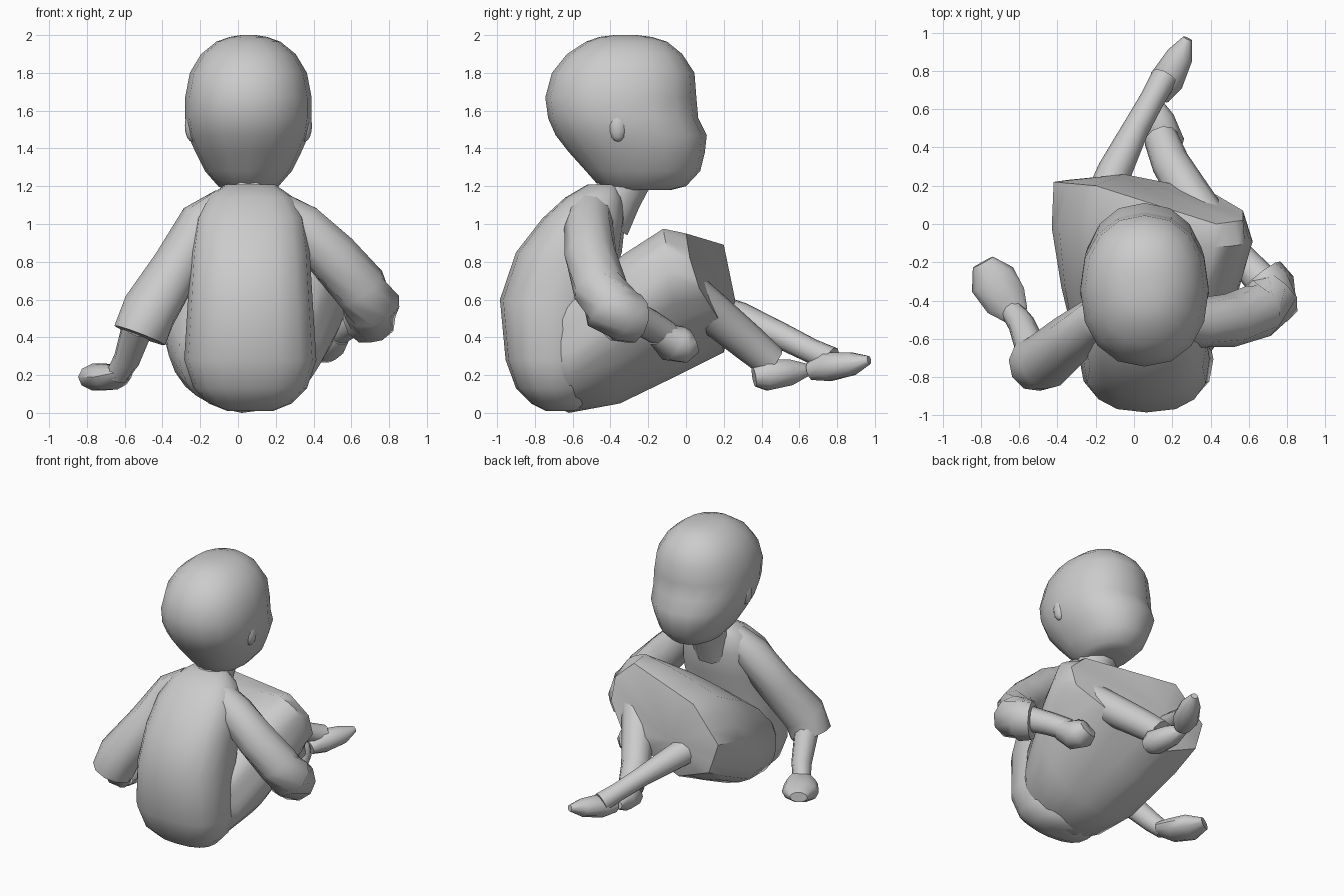
import bpy, bmesh, math
from mathutils import Vector, Matrix

if "Cube" in bpy.data.objects:
    bpy.data.objects.remove(bpy.data.objects["Cube"])

grey = bpy.data.materials.new("plain grey")
grey.use_nodes = True
grey.diffuse_color = (0.6, 0.6, 0.6, 1)
grey.node_tree.nodes["Principled BSDF"].inputs["Base Color"].default_value = (0.6, 0.6, 0.6, 1)


def finish(name, bm, angle=50):
    bmesh.ops.recalc_face_normals(bm, faces=bm.faces)
    mesh = bpy.data.meshes.new(name)
    bm.to_mesh(mesh)
    bm.free()
    mesh.materials.append(grey)
    ob = bpy.data.objects.new(name, mesh)
    bpy.context.collection.objects.link(ob)
    bpy.ops.object.select_all(action='DESELECT')
    ob.select_set(True)
    bpy.context.view_layer.objects.active = ob
    bpy.ops.object.shade_smooth_by_angle(angle=math.radians(angle))


def loft(name, rings, peak=None, angle=50):
    """Skin a list of equal rings, closed at both ends."""
    bm = bmesh.new()
    vs = [[bm.verts.new(p) for p in ring] for ring in rings]
    n = len(vs[0])
    for a, b in zip(vs, vs[1:]):
        for i in range(n):
            j = (i + 1) % n
            bm.faces.new((a[i], a[j], b[j], b[i]))
    bm.faces.new(vs[0])
    if peak:
        top = bm.verts.new(peak)
        for i in range(n):
            bm.faces.new((vs[-1][i], vs[-1][(i + 1) % n], top))
    else:
        bm.faces.new(vs[-1])
    finish(name, bm, angle)


def oval(n, power):
    """Unit superellipse points."""
    for i in range(n):
        a = math.tau * i / n
        c, s = math.cos(a), math.sin(a)
        yield (math.copysign(abs(c) ** (2 / power), c),
               math.copysign(abs(s) ** (2 / power), s))


def stack(name, x, levels, power=2, n=16):
    """Level rings: height, back, front, half width."""
    loft(name, [[(x + u * w, (b + f) / 2 + v * (f - b) / 2, z) for u, v in oval(n, power)]
                for z, b, f, w in levels])


def tube(name, path, flat=1, n=10):
    """Round limb along points with radius; flat squashes its thickness."""
    pts = [Vector(p[:3]) for p in path]
    rings = []
    for i, p in enumerate(pts):
        d = (pts[min(i + 1, len(pts) - 1)] - pts[max(i - 1, 0)]).normalized()
        side = d.cross(Vector((0, 0, 1))).normalized()
        up = side.cross(d)
        r = path[i][3]
        rings.append([p + side * u * r + up * v * r * flat for u, v in oval(n, 2)])
    loft(name, rings)


def rounded(points, amount, steps=3):
    """Subdivide a closed outline, bowing the sides outward by amount."""
    p = [Vector(q) for q in points]
    n = len(p)
    out = []
    for i in range(n):
        a, b = p[i], p[(i + 1) % n]
        bow = (a + b - p[i - 1] - p[(i + 2) % n]) * amount
        for k in range(steps):
            t = k / steps
            out.append(a.lerp(b, t) + bow * t * (1 - t))
    return out


# Head with full cheeks, neck and small ears
stack("head", 0.055, [
    (1.18, -.4, -.08, .12), (1.2, -.46, 0, .16), (1.28, -.53, .075, .23), (1.38, -.62, .1, .28),
    (1.47, -.69, .11, .32), (1.56, -.73, .065, .335), (1.67, -.745, .055, .335),
    (1.8, -.71, .045, .31), (1.9, -.63, -.02, .25), (1.965, -.53, -.1, .17),
    (1.99, -.46, -.18, .1), (2, -.38, -.26, .04)], 2.2)
tube("neck", [(.055, -.44, 1.02, .16), (.055, -.36, 1.15, .135), (.055, -.27, 1.32, .135)])
for side, x in (("left", .352), ("right", -.242)):
    ear = bmesh.new()
    bmesh.ops.create_uvsphere(ear, u_segments=12, v_segments=8, radius=1, matrix=Matrix.LocRotScale(
        Vector((x, -.36, 1.52)), None, Vector((.04, .05, .085))))
    finish(side + "_ear", ear, 80)

# Rounded back of the torso
stack("torso", 0.065, [
    (0.01, -.74, -.58, .12), (.05, -.82, -.53, .22), (.13, -.9, -.5, .3), (.28, -.955, -.46, .35),
    (.6, -.985, -.42, .33), (.85, -.9, -.34, .315), (1.03, -.76, -.32, .29),
    (1.14, -.64, -.33, .23), (1.21, -.52, -.36, .13)], 2.5)

# Skirt drawn over the raised knees, closed by a faceted front panel
hem = [(.43, 0, .95), (.57, .02, .82), (.57, .07, .66), (.4, .17, .5),
       (-.08, .2, .32), (-.35, .23, .43), (-.42, .22, .65), (-.2, .2, .89)]
knees = [(.42, -.12, .975), (.58, -.1, .87), (.62, -.09, .67), (.41, -.01, .4),
         (-.03, -.04, .2), (-.34, .02, .32), (-.43, -.02, .6), (-.24, -.03, .87)]
lap = [(.38, -.33, .84), (.52, -.33, .71), (.54, -.35, .46), (.36, -.35, .18),
       (.02, -.35, .05), (-.28, -.35, .14), (-.38, -.33, .4), (-.23, -.33, .72)]
hip = [(x, -.62, z) for x, z in
       [(.34, .6), (.42, .45), (.43, .25), (.27, .07), (.02, 0), (-.22, .09), (-.31, .28), (-.22, .52)]]
seat = [(.06 + (x - .06) * .6, -.82, .25 + (z - .25) * .6) for x, y, z in hip]
loft("skirt", [rounded(seat, .2), rounded(hip, .2), rounded(lap, .2), rounded(knees, .15),
               rounded(hem, 0)], (-.05, .26, .6), 42)

# Sleeves
tube("left_sleeve", [(.18, -.5, 1.08, .11), (.34, -.515, .985, .13), (.5, -.505, .83, .14),
                     (.65, -.455, .66, .145), (.71, -.4, .56, .155), (.7, -.33, .51, .145),
                     (.66, -.28, .5, .135)])
tube("right_sleeve", [(-.06, -.48, 1.1, .1), (-.19, -.5, 1.005, .125), (-.33, -.6, .765, .135),
                      (-.47, -.72, .54, .15), (-.52, -.73, .41, .145)])

# Forearms and hands
tube("left_forearm", [(.69, -.32, .53, .09), (.58, -.2, .47, .08), (.49, -.1, .41, .075)])
tube("right_forearm", [(-.53, -.67, .46, .085), (-.59, -.52, .28, .07), (-.64, -.45, .2, .06)])
tube("left_hand", [(.53, -.15, .42, .075), (.47, -.08, .37, .11), (.45, -.01, .36, .11), (.44, .04, .38, .075)], .9)
tube("right_hand", [(-.61, -.48, .21, .065), (-.67, -.4, .19, .115), (-.74, -.29, .19, .125),
                    (-.79, -.2, .2, .06)], .6)

# Crossed lower legs with pointed feet
tube("left_leg", [(.41, -.02, .67, .11), (.3, .14, .53, .11), (.19, .32, .38, .1), (.14, .45, .27, .09)])
tube("right_leg", [(-.17, .1, .55, .1), (-.1, .28, .5, .09), (.01, .5, .41, .07),
                   (.1, .66, .33, .065), (.16, .77, .28, .07)])
tube("left_foot", [(.18, .36, .19, .06), (.17, .42, .2, .095), (.13, .55, .215, .08), (.1, .66, .23, .03)], .9)
tube("right_foot", [(.13, .66, .22, .055), (.17, .75, .245, .09), (.24, .88, .26, .07), (.28, .97, .28, .025)], .9)
